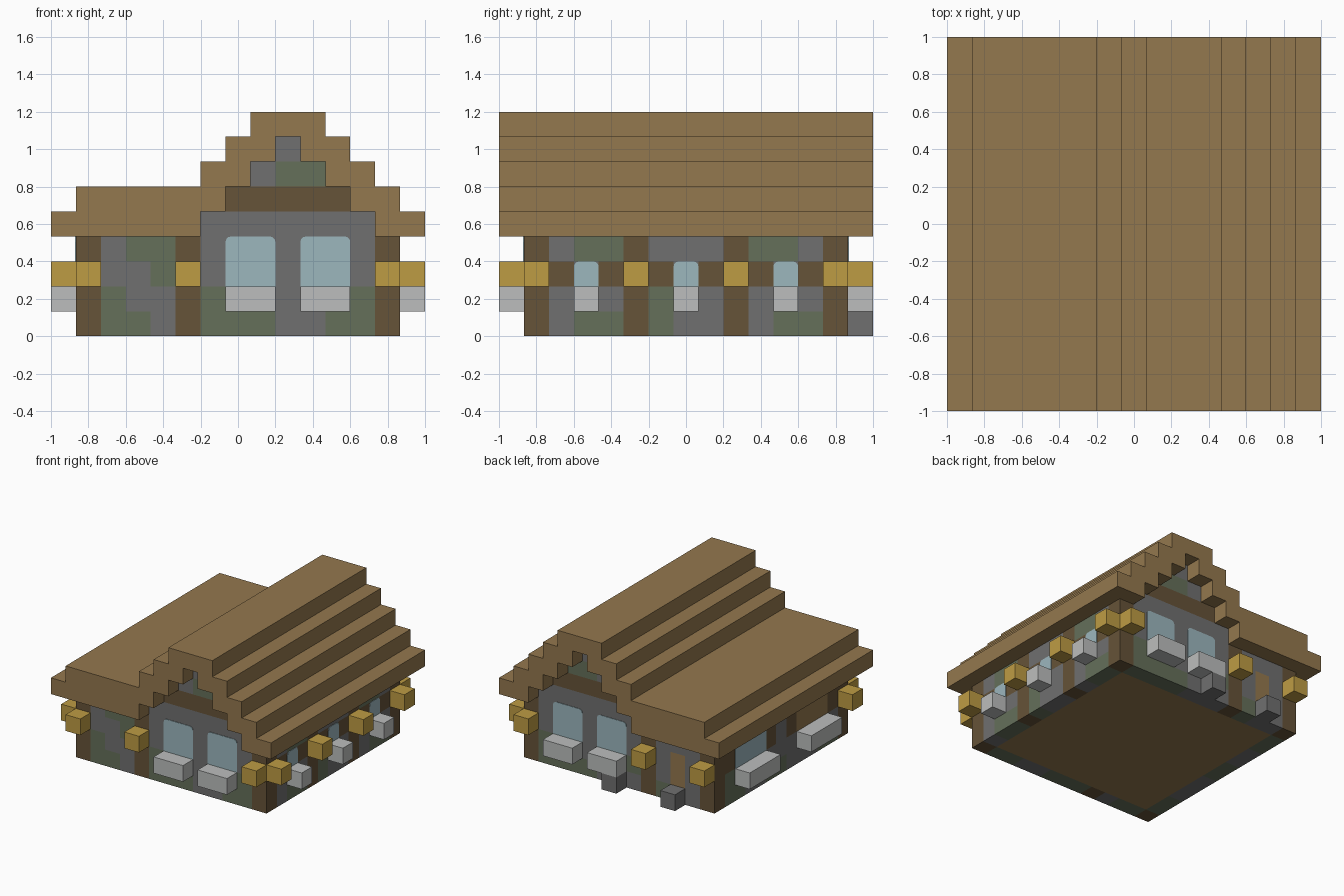
import bpy
import bmesh
import math
from mathutils import Vector

cube = bpy.data.objects.get("Cube")
if cube:
    bpy.data.objects.remove(cube, do_unlink=True)

U = 2 / 15  # one building block


# Colours
def srgb(*rgb):
    return tuple((c / 255 / 12.92) if c < 11 else ((c / 255 + 0.055) / 1.055) ** 2.4
                 for c in rgb) + (1.0,)


def material(name, *rgb):
    mat = bpy.data.materials.new(name)
    mat.use_nodes = True
    col = srgb(*rgb)
    mat.diffuse_color = col
    mat.node_tree.nodes["Principled BSDF"].inputs["Base Color"].default_value = col
    return mat


MATS = {
    "P": material("planks", 148, 120, 78),
    "L": material("dark_log", 102, 83, 56),
    "S": material("stone", 112, 112, 112),
    "G": material("mossy_stone", 101, 112, 90),
    "W": material("glass", 156, 183, 190),
    "T": material("pale_trough", 188, 190, 189),
    "Y": material("lantern_yellow", 190, 156, 68),
}
KEYS = list(MATS)


def grid(x, y, z):
    """Block coordinates to model coordinates."""
    return Vector((x * U - 1, y * U - 1, z * U))


def finish(name, bm, keys):
    mesh = bpy.data.meshes.new(name)
    bm.to_mesh(mesh)
    bm.free()
    for k in keys:
        mesh.materials.append(MATS[k])
    obj = bpy.data.objects.new(name, mesh)
    bpy.context.collection.objects.link(obj)
    return obj


def block(name, key, lo, size=(1, 1, 1)):
    bm = bmesh.new()
    bmesh.ops.create_cube(bm, size=1)
    a = grid(*lo)
    for v in bm.verts:
        v.co = a + Vector([(c + 0.5) * s * U for c, s in zip(v.co, size)])
    return finish(name, bm, [key])


def prism(name, key, points, offset):
    """Closed outline extruded along an offset."""
    bm = bmesh.new()
    face = bm.faces.new([bm.verts.new(p) for p in points])
    out = bmesh.ops.extrude_face_region(bm, geom=[face])
    bmesh.ops.translate(bm, vec=offset,
                        verts=[g for g in out["geom"] if isinstance(g, bmesh.types.BMVert)])
    bmesh.ops.recalc_face_normals(bm, faces=bm.faces)
    return finish(name, bm, [key])


# Wall sides: block position of (along, height), outward direction
SIDES = {
    "front": (lambda u, v: grid(u, 1, v), Vector((0, -1, 0))),
    "back": (lambda u, v: grid(u, 14, v), Vector((0, 1, 0))),
    "left": (lambda u, v: grid(14, u, v), Vector((1, 0, 0))),
    "right": (lambda u, v: grid(1, u, v), Vector((-1, 0, 0))),
}

# Wall blocks, listed from the top course down
GABLE = ["        S    ",
         "       SGG   ",
         "      LLLLL  ",
         "     SSSSSSS "]
WALLS = {
    "front": GABLE + ["LSGGLSSSSSSSL",
                      "LSSGLSSSSSSSL",
                      "LGSSLGSSSSSGL",
                      "LGGSLGGGSSGGL"],
    "back": GABLE + ["LSSSLSSSSSSSL",
                     "LSPSLSSSSSSSL",
                     "LSPSLGSSSSSGL",
                     "LSSGLSSSGGGGL"],
    "left": ["LSGGLSSSLGGSL",
             "LLSLLLSLLLSLL",
             "LSSSLGSSLSSSL",
             "LSGGLGSSLSGGL"],
    "right": ["LLPPPLSLSSSLL",
              "LLPPPLSLSSSLL",
              "LSSSGSSSSSSGL",
              "LGGSSSGGSSGGL"],
}


def paint_cells(name, rows, place, normal, first_height):
    bm = bmesh.new()
    for r, row in enumerate(rows):
        h = first_height - r
        for c, key in enumerate(row, start=1):
            if key == " ":
                continue
            quad = [place(c, h), place(c + 1, h), place(c + 1, h + 1), place(c, h + 1)]
            f = bm.faces.new([bm.verts.new(p) for p in quad])
            f.normal_update()
            if f.normal.dot(normal) < 0:
                f.normal_flip()
            f.material_index = KEYS.index(key)
    bmesh.ops.remove_doubles(bm, verts=bm.verts, dist=0.001)
    return finish(name, bm, KEYS)


for side, rows in WALLS.items():
    place, out = SIDES[side]
    paint_cells(side + "_wall", rows, place, out, len(rows) - 1)

# Floor: planks inside the footing of the walls
floor = []
for y in reversed(range(13)):
    if y in (0, 12):
        floor.append(WALLS["back" if y else "front"][-1])
    else:
        floor.append(WALLS["right"][-1][y] + "P" * 11 + WALLS["left"][-1][y])
paint_cells("floor", floor, lambda u, v: grid(u, v, 0), Vector((0, 0, -1)), 13)

# Stepped roof: one profile running front to back
profile = [(0, 4), (0, 5), (1, 5), (1, 6), (6, 6), (6, 7), (7, 7), (7, 8), (8, 8), (8, 9)]
for k in range(5):
    profile += [(11 + k, 9 - k), (11 + k, 8 - k)]
for k in range(4):
    profile += [(13 - k, 4 + k), (13 - k, 5 + k)]
for k in range(4):
    profile += [(9 - k, 8 - k), (9 - k, 7 - k)]
prism("stepped_roof", "P", [grid(x, 0, z) for x, z in profile], Vector((0, 2, 0)))


# Windows with rounded top corners, each over a trough
def window(side, start, width, height):
    place, out = SIDES[side]
    r, top = 0.22, 2 + height
    outline = [(start, 2), (start + width, 2)]
    for cx, a0 in ((start + width - r, 0), (start + r, 90)):
        for i in range(4):
            a = math.radians(a0 + i * 30)
            outline.append((cx + r * math.cos(a), top - r + r * math.sin(a)))
    prism(side + "_window", "W", [place(u, v) for u, v in outline], out * 0.004)


def outside(name, key, side, start, level, width=1):
    """Block hung on the outside of a wall."""
    if side in ("front", "back"):
        block(name, key, (start, 14 if side == "back" else 0, level), (width, 1, 1))
    else:
        block(name, key, (14 if side == "left" else 0, start, level), (1, width, 1))


for side in ("front", "back"):
    for start in (7, 10):
        window(side, start, 2, 2)
        outside(side + "_trough", "T", side, start, 1, 2)
for start in (3, 7, 11):
    window("left", start, 1, 1)
    outside("left_trough", "T", "left", start, 1)
window("right", 9, 3, 2)
for start in (3, 9):
    outside("right_trough", "T", "right", start, 1, 3)

# Lanterns on the log posts
POSTS = {"front": (1, 5, 13), "back": (1, 5, 13), "left": (1, 5, 9, 13), "right": (1,)}
for side, spots in POSTS.items():
    for start in spots:
        outside(side + "_lantern", "Y", side, start, 2)

# Stone steps at the back
for start in (3, 7):
    outside("back_step", "S", "back", start, 0)
